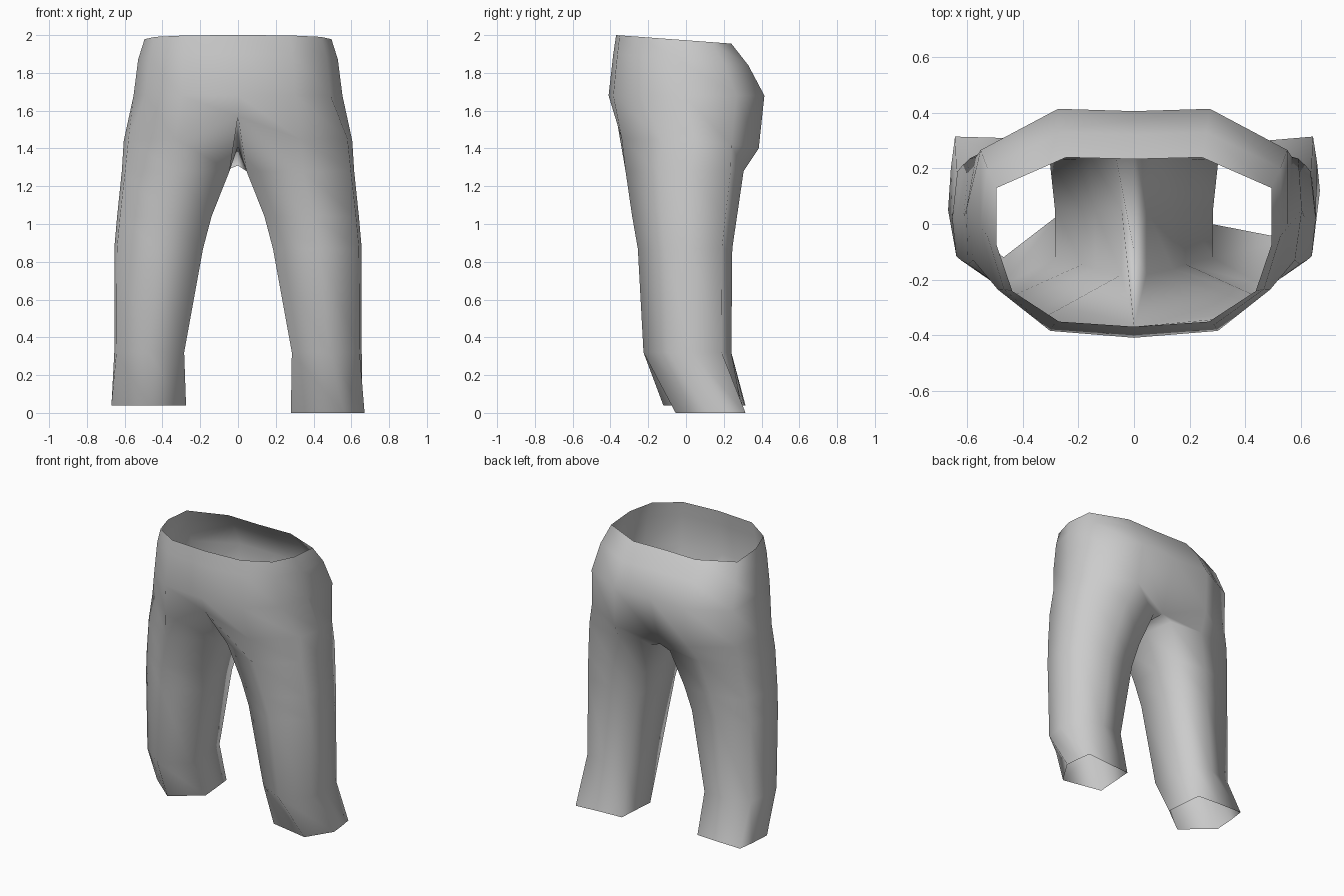
import bpy
import bmesh

cube = bpy.data.objects.get("Cube")
if cube:
    bpy.data.objects.remove(cube, do_unlink=True)

# Half cross-section of the hips: front centre, round the side, to back centre
HIP = [(0, 0), (.53, .03), (.86, .21), (.97, .48), (.97, .82), (.48, 1), (0, .99)]
# Closed cross-section of a leg, starting at the inner front, flat inside and behind
LEG = [(0, .22), (.52, 0), (.97, .28), (1, .55), (.96, .89), (.48, 1), (.05, .97), (0, .6)]

# Hip rings: front height, back height, half width, front y, back y
HIP_RINGS = [(2, 1.955, .51, -.37, .24), (1.9, 1.84, .545, -.385, .33),
             (1.68, 1.68, .57, -.41, .415)]
# Leg rings: height, inner x, outer x, front y, back y
LEG_RINGS = [(1.28, .045, .615, -.32, .305), (1.04, .14, .64, -.285, .27),
             (.87, .185, .655, -.255, .245), (.32, .285, .655, -.225, .24)]
# Crotch ring, closed under the body
CROTCH = [(0, -.37, 1.57), (.33, -.34, 1.45), (.58, -.13, 1.45), (.605, .05, 1.44),
          (.57, .24, 1.42), (.29, .385, 1.4), (0, .29, 1.31), (0, -.1, 1.41)]
# Cuff outlines, five-cornered with points along the straight edges
LEFT_CUFF = [(.28, 0), (.56, -.055), (.67, .12), (.66, .22),
             (.645, .315), (.47, .3), (.3, .29), (.29, .14)]
RIGHT_CUFF = [(.275, .03), (.47, -.12), (.67, .05), (.66, .2),
              (.645, .315), (.47, .31), (.3, .3), (.285, .15)]


def mix(a, b, t):
    return a + (b - a) * t


def hip_ring(front_z, back_z, width, front, back):
    return [(u * width, mix(front, back, v), mix(front_z, back_z, v)) for u, v in HIP]


def leg_ring(z, inner, outer, front, back):
    return [(mix(inner, outer, u), mix(front, back, v), z) for u, v in LEG]


def build_side(bm, side, cuff, cuff_z):
    rings = [hip_ring(*r) for r in HIP_RINGS] + [CROTCH]
    rings += [leg_ring(*r) for r in LEG_RINGS]
    rings.append([(x, y, cuff_z) for x, y in cuff])
    rows = [[bm.verts.new((side * x, y, z)) for x, y, z in ring] for ring in rings]
    for upper, lower in zip(rows, rows[1:]):
        count = len(upper)
        steps = count if count == len(LEG) else count - 1
        for i in range(steps):
            j = (i + 1) % count
            quad = [upper[i], lower[i], lower[j], upper[j]]
            bm.faces.new(quad if side > 0 else quad[::-1])


# Trousers: two halves welded along the centre seam
bm = bmesh.new()
build_side(bm, 1, LEFT_CUFF, 0)
build_side(bm, -1, RIGHT_CUFF, .04)
bmesh.ops.remove_doubles(bm, verts=bm.verts[:], dist=.0005)
for face in bm.faces:
    face.smooth = True
mesh = bpy.data.meshes.new("trousers")
bm.to_mesh(mesh)
bm.free()
trousers = bpy.data.objects.new("trousers", mesh)
bpy.context.collection.objects.link(trousers)

# Plain grey cloth
cloth = bpy.data.materials.new("grey cloth")
cloth.use_nodes = True
color = (.6, .6, .6, 1)
cloth.diffuse_color = color
cloth.node_tree.nodes["Principled BSDF"].inputs["Base Color"].default_value = color
mesh.materials.append(cloth)
